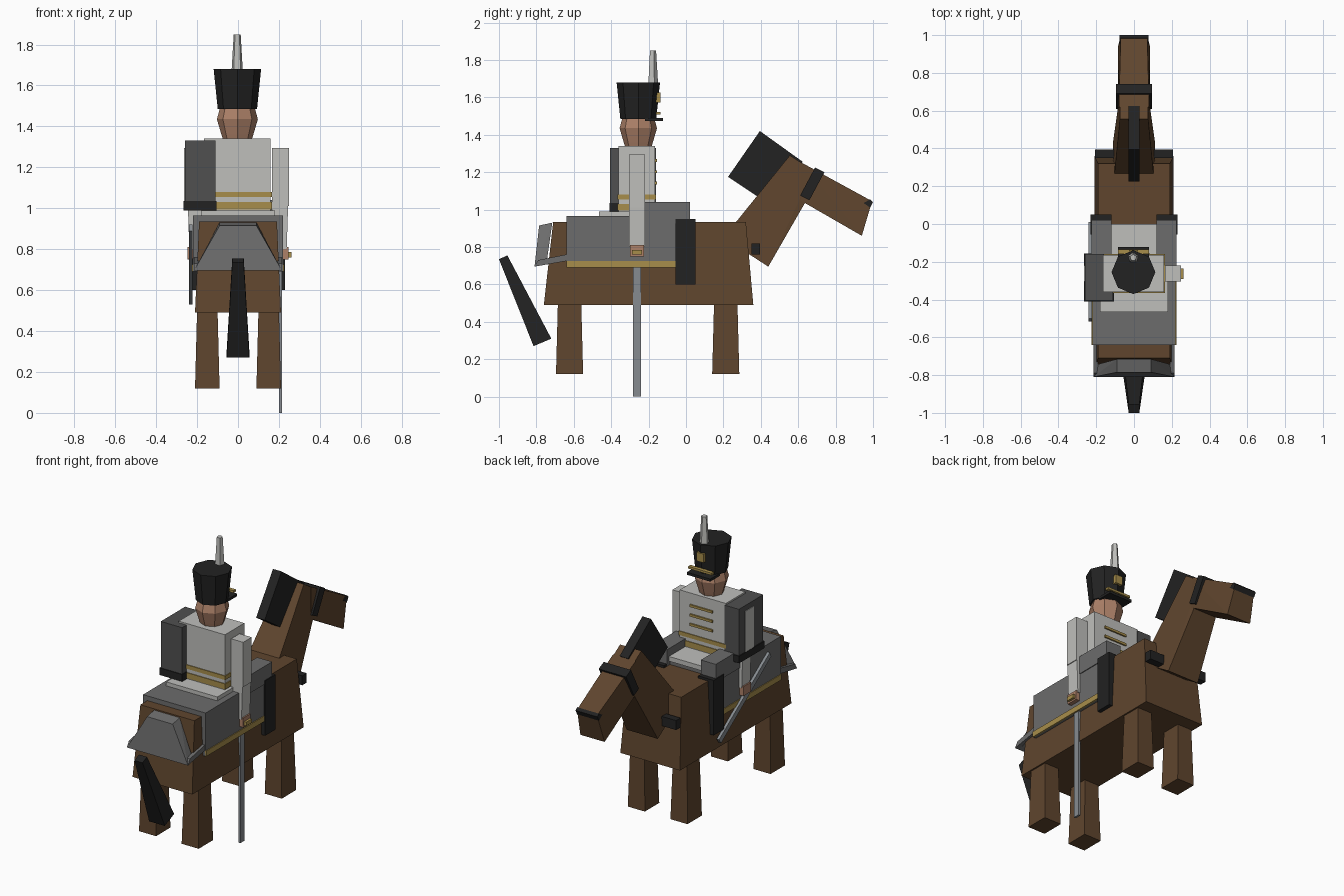
import bpy, bmesh, math
from mathutils import Vector

cube = bpy.data.objects.get("Cube")
if cube:
    bpy.data.objects.remove(cube, do_unlink=True)


def material(name, r, g, b):
    m = bpy.data.materials.new(name)
    m.use_nodes = True
    m.diffuse_color = (r, g, b, 1)
    m.node_tree.nodes["Principled BSDF"].inputs["Base Color"].default_value = (r, g, b, 1)
    return m


BROWN = material("horse brown", .115, .06, .027)
BLACK = material("black", .016, .016, .016)
GREY = material("mid grey", .15, .15, .15)
DARK = material("dark grey", .08, .08, .08)
WHITE = material("off white", .52, .52, .5)
GOLD = material("gold", .39, .27, .07)
SKIN = material("skin", .42, .22, .14)
STEEL = material("steel", .24, .26, .28)


def hull(name, mat, points):
    """Convex solid around a few corner points."""
    bm = bmesh.new()
    for p in points:
        bm.verts.new(p)
    out = bmesh.ops.convex_hull(bm, input=bm.verts)
    bmesh.ops.dissolve_limit(bm, angle_limit=.01, verts=bm.verts, edges=bm.edges)
    bmesh.ops.recalc_face_normals(bm, faces=bm.faces)
    me = bpy.data.meshes.new(name)
    bm.to_mesh(me)
    bm.free()
    me.materials.append(mat)
    ob = bpy.data.objects.new(name, me)
    bpy.context.collection.objects.link(ob)
    return ob


def box(name, mat, xs, ys, zs, flare=0):
    """Box whose foot is wider than its top by flare on each side."""
    pts = []
    for z, f in ((zs[0], flare), (zs[1], 0)):
        pts += [(x, y, z) for x in (xs[0] - f, xs[1] + f) for y in (ys[0] - f, ys[1] + f)]
    return hull(name, mat, pts)


def profile(name, mat, yz, widths):
    """Side outline spread sideways, with a half width at each corner."""
    return hull(name, mat, [(s * w, y, z) for (y, z), w in zip(yz, widths) for s in (-1, 1)])


def drum(name, mat, sides, centre, rings):
    pts = []
    for z, r in rings:
        for i in range(sides):
            a = math.tau * i / sides
            pts.append((centre[0] + r * math.sin(a), centre[1] + r * math.cos(a), z))
    return hull(name, mat, pts)


# Horse
profile("horse_body", BROWN, [(-.76, .49), (.36, .49), (.32, .935), (-.71, .935)],
        [.21, .21, .19, .19])
profile("horse_neck", BROWN, [(.44, .695), (.2, .85), (.555, 1.29), (.68, 1.21), (.65, 1.06)],
        [.11, .11, .075, .075, .08])
profile("horse_head", BROWN, [(.61, 1.05), (.62, 1.25), (.995, 1.045), (.94, .86)],
        [.085, .08, .07, .085])
profile("horse_mane", BLACK, [(.225, 1.175), (.395, 1.42), (.625, 1.255), (.39, 1.065)], [.03] * 4)
profile("horse_tail", BLACK, [(-1, .735), (-.955, .755), (-.72, .31), (-.815, .27)],
        [.028, .028, .055, .055])
profile("bridle_band", BLACK, [(.69, 1.225), (.74, 1.2), (.66, 1.05), (.61, 1.075)], [.096] * 4)
profile("nose_band", BLACK, [(.95, 1.035), (.985, 1.055), (1, 1.04), (.985, 1.01)], [.077] * 4)
box("breast_strap", BLACK, (-.207, .207), (.35, .395), (.76, .82))
for side, s in (("left", 1), ("right", -1)):
    for end, y in (("front", .15), ("rear", -.685)):
        box(f"horse_{end}_leg_{side}", BROWN, sorted((s * .1, s * .2)), (y, y + .125),
            (.12, .5), .01)

# Saddle cloth, trim and flared rear cover
box("saddle_cloth", GREY, (-.22, .22), (-.64, -.01), (.69, .965))
box("saddle_pad", WHITE, (-.18, .18), (-.465, 0), (.96, .99))
for side, s in (("left", 1), ("right", -1)):
    box(f"cloth_trim_{side}", GOLD, sorted((s * .215, s * .225)), (-.64, -.01), (.69, .725))
    # side wing joining the rear cover to the cloth
    hull(f"rear_cover_wing_{side}", GREY,
         [(s * x, y, z) for x in (.19, .215)
          for y, z in ((-.81, .695), (-.64, .725), (-.64, .76), (-.79, .73))])
hull("rear_cover", GREY, [(s * x, y, z) for s in (-1, 1)
                          for x, y, z in ((.09, -.785, .915), (.09, -.715, .93),
                                          (.215, -.81, .695), (.2, -.745, .72))])

# Rider legs and boots
for side, s in (("left", 1), ("right", -1)):
    box(f"rider_thigh_{side}", GREY, sorted((s * .12, s * .225)), (-.22, .022), (.925, 1.04))
    box(f"rider_boot_{side}", BLACK, sorted((s * .12, s * .23)), (-.055, .05), (.6, .95))

# Rider torso, belts and chest braid
box("rider_torso", WHITE, (-.165, .16), (-.36, -.165), (.97, 1.34))
for name, z0, z1 in (("lower_belt", .995, 1.03), ("upper_belt", 1.055, 1.08)):
    box(name, GOLD, (-.17, .165), (-.365, -.16), (z0, z1))
for i in range(3):
    box(f"chest_braid_{i + 1}", GOLD, (-.075, .085), (-.17, -.156), (1.135 + i * .06, 1.15 + i * .06))

# Arms and hands
for side, s in (("left", 1), ("right", -1)):
    out = .25 if s > 0 else .264
    box(f"upper_arm_{side}", WHITE, sorted((s * .165, s * out)), (-.305, -.22), (1.01, 1.295))
    hull(f"forearm_{side}", WHITE, [(s * x, y, z) for y in (-.305, -.22)
                                    for x, z in ((.165, 1.02), (.245, 1.02), (.17, .8), (.238, .8))])
    box(f"hand_{side}", SKIN, sorted((s * .19, s * .247)), (-.3, -.225), (.75, .81))

# Sword and scabbard
box("sword_blade", STEEL, (.201, .215), (-.283, -.24), (0, .76))
box("sword_grip", GOLD, (.22, .262), (-.29, -.235), (.76, .785))
hull("scabbard", STEEL, [(x, y, z) for x in (-.24, -.222)
                         for y, z in ((-.01, .53), (.01, .56), (-.5, .92), (-.515, .89))])

# Slung jacket with fur hem
for part, xs, ys in (("side", (-.26, -.16), (-.4, -.16)), ("back", (-.26, -.11), (-.405, -.35))):
    box(f"slung_jacket_{part}", DARK, xs, ys, (1.03, 1.33))
    box(f"jacket_hem_{part}", BLACK, (xs[0] - .006, xs[1] + .004), (ys[0] - .005, ys[1] + .005),
        (.99, 1.035))

# Head and tall cap
CENTRE = (-.003, -.255)
drum("rider_head", SKIN, 8, CENTRE, [(1.335, .07), (1.36, .078), (1.435, .1), (1.49, .085)])
drum("cap", BLACK, 8, CENTRE, [(1.485, .096), (1.68, .116)])
box("cap_visor", BLACK, (-.085, .08), (-.22, -.122), (1.474, 1.49))
box("cap_chain", GOLD, (-.085, .08), (-.16, -.136), (1.508, 1.522))
box("cap_badge", GOLD, (-.027, .022), (-.165, -.137), (1.572, 1.627))
drum("cap_plume", WHITE, 5, (-.004, -.178), [(1.6, .033), (1.82, .02), (1.85, .018)])
